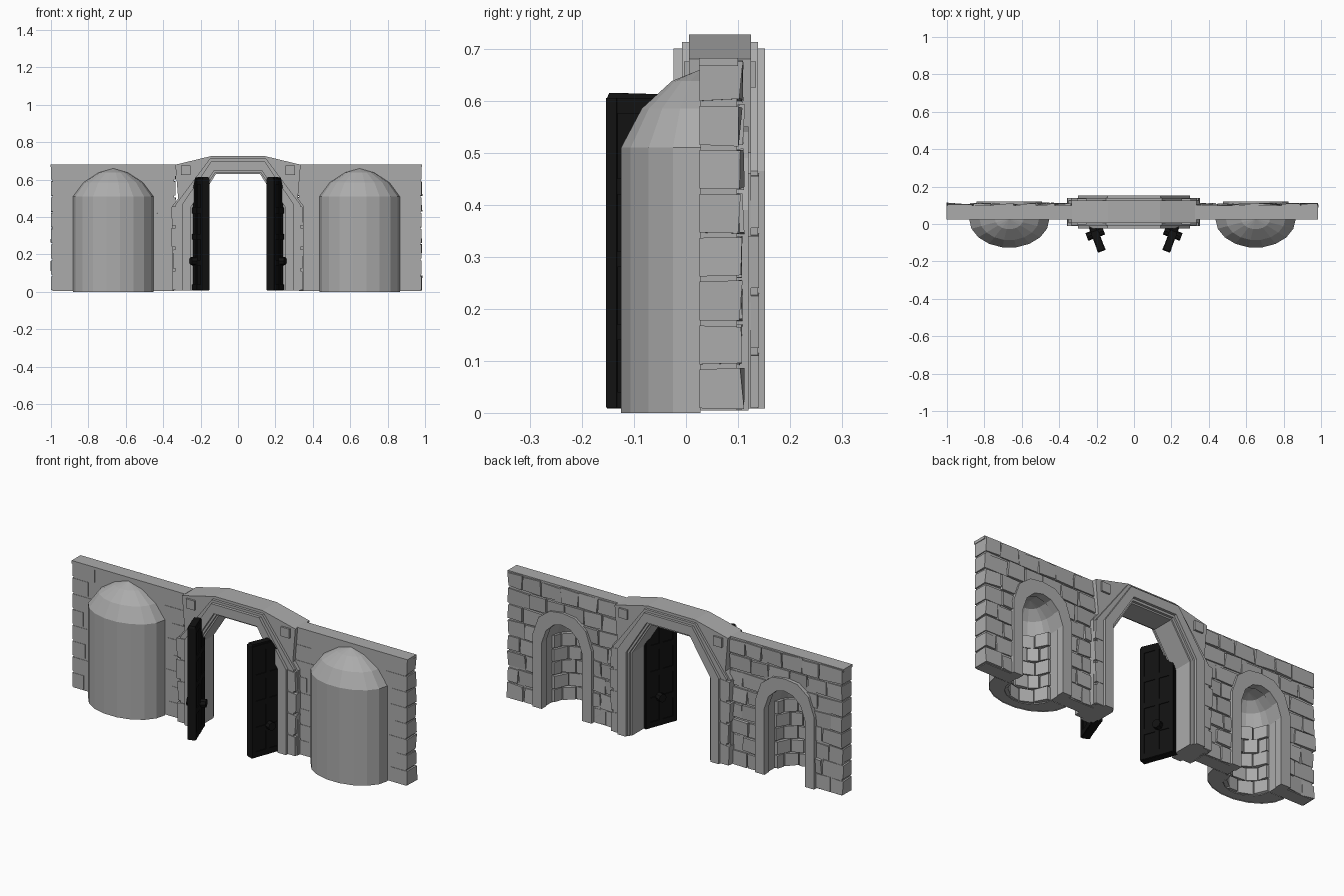
import bpy, bmesh, math, random
from mathutils import Matrix, Vector

random.seed(4)
if "Cube" in bpy.data.objects:
    bpy.data.objects.remove(bpy.data.objects["Cube"], do_unlink=True)


def material(name, rgb):
    m = bpy.data.materials.new(name)
    m.use_nodes = True
    m.diffuse_color = (*rgb, 1)
    bsdf = m.node_tree.nodes["Principled BSDF"]
    bsdf.inputs["Base Color"].default_value = (*rgb, 1)
    bsdf.inputs["Roughness"].default_value = 0.9
    return m


STONE = material("grey stone", (0.41, 0.41, 0.41))
BLACK = material("black wood", (0.006, 0.006, 0.006))


def finish(name, bm, mat, matrix=None):
    bmesh.ops.recalc_face_normals(bm, faces=bm.faces)
    mesh = bpy.data.meshes.new(name)
    bm.to_mesh(mesh)
    bm.free()
    mesh.materials.append(mat)
    ob = bpy.data.objects.new(name, mesh)
    bpy.context.collection.objects.link(ob)
    if matrix:
        ob.matrix_world = matrix
    return ob


def add_prism(bm, pts, y0, y1):
    """Extrude an outline of (x, z) points from y0 to y1."""
    a = [bm.verts.new((x, y0, z)) for x, z in pts]
    b = [bm.verts.new((x, y1, z)) for x, z in pts]
    bm.faces.new(a)
    bm.faces.new(b[::-1])
    for i in range(len(pts)):
        j = (i + 1) % len(pts)
        bm.faces.new((a[i], a[j], b[j], b[i]))


def prism(name, pts, y0, y1, mat=STONE, matrix=None):
    bm = bmesh.new()
    add_prism(bm, pts, y0, y1)
    return finish(name, bm, mat, matrix)


def rect(x0, x1, z0, z1):
    return [(x0, z0), (x1, z0), (x1, z1), (x0, z1)]


def mirrored(half):
    """Right half of an arch path, completed to the left half."""
    return half + [(-x, z) for x, z in reversed(half) if x > 0]


def arch_ring(name, outer, inner, y0, y1, matrix=None):
    return prism(name, mirrored(outer) + mirrored(inner)[::-1], y0, y1, STONE, matrix)


def add_block(bm, bottom, top):
    """Six-sided stone from four bottom and four top corners."""
    b = [bm.verts.new(p) for p in bottom]
    t = [bm.verts.new(p) for p in top]
    bm.faces.new(b[::-1])
    bm.faces.new(t)
    for i in range(4):
        j = (i + 1) % 4
        bm.faces.new((b[i], b[j], t[j], t[i]))


def jit(a):
    return random.uniform(-a, a)


HALF, WALL_Z = 0.325, 0.675
FRONT, BACK = 0.028, 0.098
NICHE = [(0.125, 0.005), (0.125, 0.36), (0.1, 0.43), (0.055, 0.475), (0, 0.49)]


def niche_half(z):
    for (xa, za), (xb, zb) in zip(NICHE, NICHE[1:]):
        if za <= z < zb:
            return xa + (xb - xa) * (z - za) / (zb - za) + 0.025
    return 0.03 if z < 0.51 else 0


def half_dome(name, rx, ry, levels, place, segs=9):
    """Half round wall with a dome, open towards the back."""
    bm = bmesh.new()
    rows = []
    for s, z in levels:
        rows.append([bm.verts.new((rx * s * math.cos(math.pi * i / segs),
                                   FRONT - ry * s * math.sin(math.pi * i / segs), z))
                     for i in range(segs + 1)])
    for lo, hi in zip(rows, rows[1:]):
        for i in range(segs):
            bm.faces.new((lo[i], lo[i + 1], hi[i + 1], hi[i]))
    bmesh.ops.remove_doubles(bm, verts=bm.verts, dist=0.0005)
    return finish(name, bm, STONE, place)


def wall_bricks(name, place):
    bm = bmesh.new()
    rows = 8
    h = WALL_Z / rows
    for r in range(rows):
        z0, z1 = r * h + 0.007, (r + 1) * h + 0.002
        hole = niche_half(z0 + 0.25 * h)
        spans = [(-0.335, -hole), (hole, 0.335)] if hole else [(-0.335, 0.335)]
        for lo, hi in spans:
            n = max(1, round((hi - lo) / 0.115))
            cuts = [lo] + [lo + (hi - lo) * (k + (0.22 if r % 2 else -0.15) + jit(0.12)) / n
                           for k in range(1, n)] + [hi]
            for xa, xb in zip(cuts, cuts[1:]):
                end = abs(xa) > 0.33 or abs(xb) > 0.33
                front = FRONT - 0.002 if end else 0.06
                xa, xb = xa + 0.003, xb - 0.003
                y = 0.106 + jit(0.004)
                layers = []
                for z in (z0 + 0.002, z1 - 0.003):
                    layers.append([(xa, front, z), (xb, front, z),
                                   (xb + jit(0.004), y + jit(0.005), z + jit(0.004)),
                                   (xa + jit(0.004), y + jit(0.005), z + jit(0.004))])
                add_block(bm, *layers)
    return finish(name, bm, STONE, place)


def niche_bricks(name, place):
    bm = bmesh.new()
    rows, n = 5, 5
    for r in range(rows):
        z0, z1 = 0.008 + r * 0.072, 0.074 + r * 0.072
        shift = 0.25 if r % 2 else -0.2
        cuts = [0] + [k + shift + jit(0.1) for k in range(1, n)] + [n]
        for ca, cb in zip(cuts, cuts[1:]):
            a, b = math.pi * (ca + 0.03) / n, math.pi * (cb - 0.03) / n
            depth = 0.88 + jit(0.04)
            layers = []
            for z in (z0, z1):
                layers.append([(0.125 * s * math.cos(t), FRONT - 0.11 * s * math.sin(t), z + jit(0.003))
                               for s, t in ((1.03, a), (1.03, b), (depth, b), (depth, a))])
            add_block(bm, *layers)
    return finish(name, bm, STONE, place)


# Two wall sections, each with a round niche bulging to the front
for side, cx in (("right", -0.667), ("left", 0.65)):
    place = Matrix.Translation((cx, 0, 0))
    hole = mirrored(NICHE)
    prism(side + "_wall", [(HALF, 0.005), (HALF, WALL_Z), (-HALF, WALL_Z), (-HALF, 0.005)] + hole[::-1],
          FRONT, BACK, STONE, place)
    prism(side + "_wall_cap", rect(-0.335, 0.335, WALL_Z - 0.008, 0.682), 0.025, 0.1, STONE, place)
    wall_bricks(side + "_wall_bricks", place)
    half_dome(side + "_niche_shell", 0.215, 0.155,
              [(1, 0), (1, 0.51), (0.74, 0.585), (0.36, 0.638), (0, 0.66)], place)
    half_dome(side + "_niche_inside", 0.125, 0.11, [(x / 0.125, z) for x, z in NICHE], place)
    niche_bricks(side + "_niche_bricks", place)
    # underside ring of the niche
    bm = bmesh.new()
    edge = [[bm.verts.new((rx * math.cos(math.pi * i / 9), FRONT - ry * math.sin(math.pi * i / 9), 0.004))
             for i in range(10)] for rx, ry in ((0.214, 0.154), (0.124, 0.109))]
    for i in range(9):
        bm.faces.new((edge[0][i], edge[0][i + 1], edge[1][i + 1], edge[1][i]))
    finish(side + "_niche_underside", bm, STONE, place)
    # raised stone frame around the niche opening
    arch_ring(side + "_niche_frame",
              [(0.175, 0.005), (0.175, 0.39), (0.14, 0.49), (0.075, 0.54), (0, 0.55)],
              [(0.12, 0.005), (0.12, 0.36), (0.095, 0.43), (0.05, 0.472), (0, 0.485)],
              0.08, 0.12, place)

# Gate arch: a thick core with stepped bands front and back
arch_ring("gate_core",
          [(0.35, 0.008), (0.35, 0.46), (0.32, 0.5), (0.335, 0.68), (0.14, 0.727)],
          [(0.232, 0.008), (0.232, 0.45), (0.118, 0.63)], 0.006, 0.125)
arch_ring("gate_outer_band",
          [(0.335, 0.008), (0.335, 0.465), (0.15, 0.713)],
          [(0.24, 0.008), (0.24, 0.453), (0.122, 0.638)], -0.008, 0.138)
arch_ring("gate_inner_band",
          [(0.3, 0.008), (0.3, 0.465), (0.142, 0.7)],
          [(0.25, 0.008), (0.25, 0.457), (0.127, 0.65)], -0.024, 0.152)

for sign, side in ((-1, "right"), (1, "left")):
    # square stone set in the corner above the arch
    x = sign * 0.28
    prism(side + "_corner_stone", rect(x - 0.025, x + 0.025, 0.625, 0.675), -0.004, 0.135)
    # worn stones on the pillar
    bm = bmesh.new()
    for k in range(4):
        z = 0.01 + k * 0.115
        w = 0.347 + jit(0.008)
        add_prism(bm, [(sign * 0.3, z), (sign * w, z), (sign * (w + jit(0.006)), z + 0.1),
                       (sign * 0.3, z + 0.105)], -0.012, 0.14)
    finish(side + "_pillar_stones", bm, STONE)

    # open door leaf: local x runs from the free edge to the hinge
    tip = Vector((sign * 0.172, -0.146, 0))
    hinge = Vector((sign * 0.235, 0.022, 0))
    along = (hinge - tip).normalized()
    across = Vector((0, 0, 1)).cross(along)
    m = Matrix((along, across, (0, 0, 1))).transposed().to_4x4()
    m.translation = tip
    leaf = [(0, 0.008), (0.18, 0.008), (0.18, 0.5), (0.115, 0.612), (0.005, 0.615), (0, 0.605)]
    prism(side + "_door", leaf, -0.017, 0.017, BLACK, m)
    bm = bmesh.new()
    for z in (0.01, 0.14, 0.28, 0.42, 0.575):
        add_prism(bm, rect(0.0, 0.11 if z > 0.5 else 0.175, z, z + 0.03), -0.021, 0.021)
    for x in (0.0, 0.08, 0.155):
        add_prism(bm, rect(x, x + 0.022, 0.01, 0.5 if x > 0.1 else 0.605), -0.022, 0.022)
    finish(side + "_door_rails", bm, BLACK, m)
    prism(side + "_door_handle", [(0.1 + 0.022 * math.cos(a * math.pi / 4), 0.165 + 0.022 * math.sin(a * math.pi / 4))
                                  for a in range(8)], -0.048, 0.048, BLACK, m)
